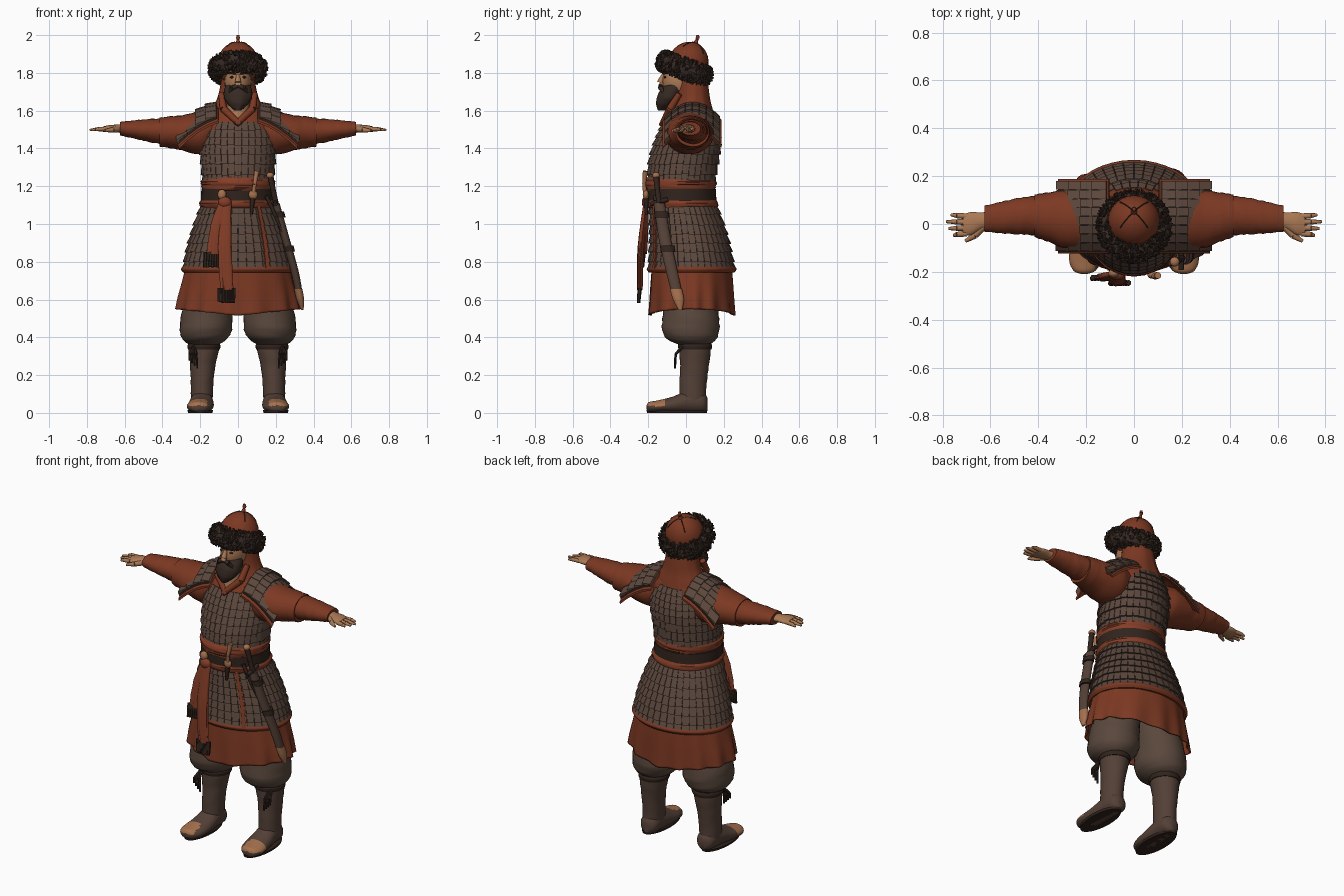
import bpy, bmesh, math, random
from math import sin, cos, pi, tau
from mathutils import Vector, Matrix

random.seed(4)
cube = bpy.data.objects.get("Cube")
if cube:
    bpy.data.objects.remove(cube, do_unlink=True)


def material(name, *rgb):
    m = bpy.data.materials.new(name)
    m.use_nodes = True
    m.diffuse_color = (*rgb, 1)
    m.node_tree.nodes["Principled BSDF"].inputs["Base Color"].default_value = (*rgb, 1)
    return m


RUST = material("rust cloth", .2, .04, .016)
SASH = material("bright rust sash", .23, .047, .02)
ARMOUR = material("brown lamellar", .105, .063, .046)
LINING = material("dark lining", .03, .017, .012)
TROUSER = material("grey brown trousers", .1, .064, .046)
BOOT = material("boot leather", .088, .052, .038)
FUR = material("dark fur", .037, .022, .016)
SKIN = material("skin", .4, .19, .09)
TAN = material("tan leather", .38, .165, .075)


def finish(name, bm, mat, smooth=True):
    bmesh.ops.recalc_face_normals(bm, faces=bm.faces[:])
    me = bpy.data.meshes.new(name)
    bm.to_mesh(me)
    bm.free()
    me.materials.append(mat)
    ob = bpy.data.objects.new(name, me)
    bpy.context.collection.objects.link(ob)
    if smooth:
        bpy.ops.object.select_all(action="DESELECT")
        ob.select_set(True)
        bpy.context.view_layer.objects.active = ob
        bpy.ops.object.shade_smooth_by_angle(angle=.8)
    return ob


def sample(secs, t):
    """Smooth interpolation between cross-sections, t from 0 to 1."""
    f = t * (len(secs) - 1)
    i = min(int(f), len(secs) - 2)
    f -= i
    p = [Vector(secs[min(max(i + k, 0), len(secs) - 1)]) for k in (-1, 0, 1, 2)]
    return (p[1] * 2 + (p[2] - p[0]) * f + (p[0] * 2 - p[1] * 5 + p[2] * 4 - p[3]) * f * f
            + (p[1] * 3 - p[0] - p[2] * 3 + p[3]) * f ** 3) / 2


def ring_point(s, a, axis="z", scale=1.0):
    p, q = s[1] + s[3] * scale * cos(a), s[2] + s[4] * scale * sin(a)
    return {"x": (s[0], p, q), "y": (p, s[0], q), "z": (p, q, s[0])}[axis]


def loft(name, secs, mat, axis="z", n=28, steps=4, side=1, pleat=0, pleats=14, fold=0, caps=True, lift=0):
    """Skin over elliptical sections (position, centre a, centre b, radius a, radius b)."""
    bm = bmesh.new()
    rings = []
    total = steps * (len(secs) - 1)
    for k in range(total + 1):
        t = k / total
        s = sample(secs, t)
        ring = []
        for j in range(n):
            a = tau * j / n
            r = 1 + pleat * t * sin(pleats * a + sin(3 * a)) + fold * sin(2.3 * k + 1.6 * sin(2 * a + k))
            x, y, z = ring_point(s, a, axis, r)
            ring.append(bm.verts.new((x * side, y, max(0, z + lift * t * abs(cos(a))))))
        rings.append(ring)
    for r0, r1 in zip(rings, rings[1:]):
        for j in range(n):
            bm.faces.new((r0[j], r0[j - 1], r1[j - 1], r1[j]))
    if caps:
        bm.faces.new(rings[0])
        bm.faces.new(rings[-1])
    return finish(name, bm, mat)


def plates(name, surf, rows, cols, mat, gap=.04, lift=(.004, .015), keep=None, ragged=.12):
    """Overlapping rows of small plates on surf(u, v, offset)."""
    bm = bmesh.new()
    for r in range(rows):
        for c in range(cols):
            u0, u1 = (c + gap) / cols, (c + 1 - gap) / cols
            v0, v1 = r / rows, (r + 1 + ragged * random.random()) / rows
            if keep and not keep(surf((u0 + u1) / 2, (v0 + v1) / 2, 0)):
                continue
            corners = ((u0, v0, lift[0]), (u1, v0, lift[0]), (u1, v1, lift[1]), (u0, v1, lift[1]))
            out = [bm.verts.new(surf(*k)) for k in corners]
            inn = [bm.verts.new(surf(u, v, -.006)) for u, v, o in corners]
            bm.faces.new(out)
            bm.faces.new(inn[::-1])
            for k in range(4):
                bm.faces.new((out[k], inn[k], inn[k - 1], out[k - 1]))
    return finish(name, bm, mat, False)


def lamellar(name, surf, rows, cols, keep=None):
    plates(name + "_backing", surf, rows, cols, LINING, 0, (.002, .004), keep, 0)
    plates(name + "_plates", surf, rows, cols, ARMOUR, .035, keep=keep)


def around(secs, u_from=0, u_to=1):
    def surf(u, v, off):
        s = sample(secs, min(v, 1))
        s[3] += off
        s[4] += off
        return Vector(ring_point(s, tau * (u_from + (u_to - u_from) * u)))
    return surf


def tube(name, pts, radii, mat, n=10):
    bm = bmesh.new()
    for a, b, r0, r1 in zip(pts, pts[1:], radii, radii[1:]):
        a, b = Vector(a), Vector(b)
        m = Matrix.Translation((a + b) / 2) @ (b - a).to_track_quat("Z", "Y").to_matrix().to_4x4()
        bmesh.ops.create_cone(bm, cap_ends=True, segments=n, radius1=r0, radius2=r1, depth=(b - a).length, matrix=m)
    return finish(name, bm, mat)


def ball(name, at, size, mat, tilt=0):
    bm = bmesh.new()
    m = Matrix.Translation(at) @ Matrix.Rotation(tilt, 4, "X") @ Matrix.Diagonal((*size, 1))
    bmesh.ops.create_uvsphere(bm, u_segments=24, v_segments=14, radius=1, matrix=m)
    return finish(name, bm, mat)


# Torso, chest armour and waist
chest = [(1.22, 0, -.025, .178, .17), (1.32, 0, -.015, .188, .178),
         (1.42, 0, .005, .195, .172), (1.5, 0, .018, .192, .152), (1.57, 0, .028, .17, .122)]
loft("tunic_body", [(1.06, 0, -.015, .19, .17)] + chest + [(1.63, 0, .03, .11, .09), (1.68, 0, .02, .07, .07)], RUST)


def chest_area(p):
    return abs(p.x) < .25 - max(0, p.z - 1.38) * .9 and (p.z < 1.53 or p.y > 0)


lamellar("chest_armour", around(chest[::-1]), 8, 34, chest_area)
loft("upper_sash", [(1.25, 0, -.028, .176, .172), (1.225, 0, -.028, .196, .19), (1.2, 0, -.028, .194, .186),
                    (1.175, 0, -.028, .188, .18)], SASH, fold=.012)
loft("belt", [(1.185, 0, -.026, .194, .184), (1.125, 0, -.024, .197, .185)], LINING, steps=2)
loft("lower_sash", [(1.135, 0, -.024, .19, .178), (1.11, 0, -.02, .205, .19), (1.085, 0, -.016, .198, .182)],
     SASH, fold=.01)

# Armoured skirt and the pleated robe below it
skirt = [(1.1, 0, -.015, .19, .172), (.98, 0, .008, .232, .192), (.87, 0, .022, .265, .208), (.765, 0, .03, .283, .22)]
lamellar("skirt_armour", around(skirt), 7, 40)
loft("skirt_hem_trim", [(.775, 0, .03, .293, .23), (.76, 0, .03, .302, .238), (.742, 0, .03, .29, .226)], RUST, n=40)
for label, u in (("left", .832), ("right", .69)):
    plates(label + "_skirt_edge", around(skirt, u, u + .014), 7, 1, RUST, 0, (.014, .02))
robe = loft("pleated_robe", [(.8, 0, .03, .27, .21), (.68, 0, .03, .296, .218), (.59, 0, .03, .315, .222),
                             (.515, 0, .03, .325, .226)], RUST, n=96, pleat=.035, caps=False, lift=.035)
robe.modifiers.new("thickness", "SOLIDIFY").thickness = .008

# Sash tails with fringes
ball("sash_knot", (-.07, -.212, 1.115), (.035, .022, .03), SASH)
for label, tail, end in (
        ("short", [(1.12, -.075, -.21, .025, .012), (1, -.1, -.218, .042, .018), (.84, -.12, -.224, .045, .016)], .765),
        ("long", [(1.12, -.06, -.212, .025, .012), (.88, -.07, -.24, .034, .016), (.65, -.06, -.245, .032, .014)], .58)):
    loft(label + "_sash_tail", tail, SASH, n=36, pleat=.15, pleats=6, fold=.03)
    z, x, y, rx, ry = tail[-1]
    for k in range(9):
        fx = x + rx * 1.15 * (k - 4) / 4
        tube(label + "_sash_fringe", [(fx, y, z + .01), (fx * 1.02, y - .006, end + .012 * random.random())],
             [.012, .009], LINING, 6)

# Head, face and beard
ball("head", (0, -.03, 1.755), (.072, .095, .1), SKIN)
loft("neck", [(1.7, 0, -.03, .06, .06), (1.62, 0, -.045, .06, .06), (1.55, 0, -.07, .045, .048)], SKIN)
tube("nose", [(0, -.12, 1.79), (0, -.138, 1.748), (0, -.118, 1.735)], [.009, .017, .008], SKIN)
loft("beard", [(1.735, 0, -.06, .066, .055), (1.705, 0, -.075, .074, .064), (1.67, 0, -.088, .074, .066),
               (1.635, 0, -.108, .055, .05), (1.6, 0, -.13, .016, .018)], FUR, pleat=.05, pleats=9, fold=.015)
for s in (1, -1):
    tube("moustache", [(0, -.136, 1.733), (.03 * s, -.135, 1.722), (.052 * s, -.115, 1.69)], [.009, .013, .006], FUR)
    tube("eyebrow", [(.012 * s, -.123, 1.797), (.052 * s, -.1, 1.8)], [.006, .005], FUR, 6)
    ball("eye", (.031 * s, -.111, 1.777), (.013, .006, .006), LINING)
    tube("collar_edge", [(.088 * s, -.035, 1.69), (.078 * s, -.085, 1.61), (-.012 * s, -.128, 1.525)],
         [.016, .02, .016], RUST)

# Hood cloth and tilted fur hat
loft("hood", [(1.82, 0, .02, .08, .08), (1.74, 0, .032, .092, .085), (1.66, 0, .036, .112, .092),
              (1.6, 0, .035, .145, .108), (1.56, 0, .035, .16, .118)], RUST, n=48, pleat=.025, pleats=11)
TILT = -.36
ball("hat_dome", (0, .01, 1.845), (.11, .108, .122), RUST, TILT)
hat = Matrix.Translation((0, .01, 1.845)) @ Matrix.Rotation(TILT, 4, "X")
for k in range(4):
    a = tau * k / 4 + pi / 4
    tube("hat_seam", [hat @ Vector((.11 * sin(t) * cos(a), .108 * sin(t) * sin(a), .122 * cos(t)))
                      for t in (.05, .25, .45, .65, .85)], [.003] * 5, LINING, 5)
tube("hat_finial", [(0, .05, 1.955), (0, .058, 1.975), (0, .062, 1.985), (0, .062, 2)], [.014, .007, .011, .007], RUST)
bm = bmesh.new()
brim = Matrix.Translation((0, -.008, 1.822)) @ Matrix.Rotation(TILT, 4, "X")


def brim_point(a, b, grow=1.0):
    r = .115 + .034 * grow * cos(b)
    return brim @ Vector((r * cos(a), r * sin(a), .046 * grow * sin(b)))


grid = [[bm.verts.new(brim_point(tau * i / 36, tau * j / 12)) for j in range(12)] for i in range(36)]
for i in range(36):
    for j in range(12):
        bm.faces.new((grid[i][j], grid[i - 1][j], grid[i - 1][j - 1], grid[i][j - 1]))
for k in range(750):
    a, b = random.random() * tau, random.random() * tau
    p = brim_point(a, b, .9)
    q = brim_point(a + random.uniform(-.1, .1), b + random.uniform(-.5, .5), 1.38)
    m = Matrix.Translation((p + q) / 2) @ (q - p).to_track_quat("Z", "Y").to_matrix().to_4x4()
    bmesh.ops.create_cone(bm, segments=5, radius1=.012, radius2=.003, depth=(q - p).length, matrix=m, cap_ends=True)
finish("fur_brim", bm, FUR, False)

# Arms, shoulder guards, legs and boots, on both sides
for s, label in ((1, "left_"), (-1, "right_")):
    loft(label + "upper_sleeve", [(.12, .025, 1.49, .1, .1), (.2, .02, 1.48, .128, .112), (.3, .022, 1.483, .118, .092),
                                  (.37, .03, 1.486, .1, .083), (.415, .034, 1.486, .09, .077)],
         RUST, "x", side=s, fold=.018)
    loft(label + "forearm_sleeve", [(.38, .034, 1.49, .082, .07), (.46, .034, 1.494, .078, .062),
                                    (.54, .028, 1.5, .068, .05), (.625, .022, 1.505, .055, .036)],
         RUST, "x", side=s, fold=.025, steps=6)
    loft(label + "hand", [(.6, .02, 1.505, .034, .024), (.64, .012, 1.505, .036, .021), (.68, .002, 1.505, .048, .019),
                          (.715, -.004, 1.502, .044, .014)], SKIN, "x", side=s)
    for k, tip in enumerate((.755, .775, .785, .765)):
        y = -.04 + .024 * k
        tube(label + "finger", [(.7 * s, y, 1.503), (.74 * s, y * 1.1, 1.502), (tip * s, y * 1.2, 1.497)],
             [.0125, .011, .006], SKIN, 8)
    tube(label + "thumb", [(.63 * s, -.01, 1.502), (.665 * s, -.048, 1.498), (.705 * s, -.072, 1.494)],
         [.016, .014, .007], SKIN, 8)

    def shoulder(u, v, off, s=s):
        x, y = .115 + .2 * v, -.115 + .295 * u
        return Vector((s * (x + off * .5), y, 1.643 - .3 * v * .2 - .07 * v * v - 3.6 * (y - .035) ** 2 + off))

    lamellar(label + "shoulder_guard", shoulder, 4, 8)
    plates(label + "shoulder_guard_trim", lambda u, v, o: shoulder(1.06 * u - .03, 1.05 * v - .02, o - .012),
           4, 8, RUST, 0, (.004, .004), ragged=0)
    loft(label + "trouser_leg", [(.78, .1, .02, .11, .13), (.62, .145, .022, .13, .14), (.52, .165, .025, .135, .148),
                                 (.44, .17, .025, .138, .152), (.39, .177, .03, .118, .13), (.36, .18, .045, .075, .08)],
         TROUSER, side=s, fold=.015, n=36)
    loft(label + "boot_shaft", [(.375, .18, .048, .078, .082), (.33, .182, .048, .08, .083), (.25, .187, .045, .067, .076),
                                (.16, .19, .038, .06, .072), (.06, .192, .035, .058, .07)], BOOT, side=s, fold=.014)
    loft(label + "boot_cuff", [(.37, .18, .048, .08, .084), (.355, .18, .048, .088, .091), (.335, .181, .048, .084, .087)],
         LINING, side=s)
    foot = loft(label + "boot_foot", [(.115, .19, .045, .02, .03), (.09, .19, .055, .052, .055), (.01, .192, .058, .06, .06),
                                      (-.07, .196, .042, .068, .044), (-.15, .203, .033, .068, .033),
                                      (-.195, .207, .031, .046, .027), (-.208, .208, .03, .015, .012)],
                BOOT, "y", side=s)
    foot.data.materials.append(TAN)
    for f in foot.data.polygons:
        f.material_index = int(f.center.y < -.11 and f.center.z > .036 and abs(f.center.x) > .165)
    loft(label + "boot_sole", [(0, .2, -.048, .064, .158), (.014, .2, -.048, .068, .162)], LINING, side=s, steps=1)
    for k in range(4):
        tube(label + "boot_tie", [(.235 * s, -.02, .35), ((.22 + .012 * k) * s, -.055, .31),
                                  ((.215 + .014 * k) * s, -.058, .235 + .014 * k)], [.009, .007, .005], LINING, 6)

# Sword at the left hip
loft("scabbard", [(1.11, .198, -.142, .022, .03), (.92, .252, -.112, .022, .032), (.75, .3, -.075, .021, .031),
                  (.64, .322, -.05, .019, .029)], BOOT)
loft("scabbard_tip", [(.655, .319, -.053, .022, .032), (.6, .33, -.04, .02, .029), (.545, .34, -.03, .007, .01)], TAN)
for z, x, y in ((1.05, .216, -.132), (.87, .266, -.1)):
    loft("scabbard_band", [(z + .015, x, y, .028, .038), (z - .015, x + .008, y + .004, .028, .038)], LINING, steps=1)
tube("sword_guard", [(.197, -.19, 1.105), (.197, -.095, 1.13)], [.012, .012], LINING)
tube("sword_grip", [(.2, -.142, 1.11), (.186, -.152, 1.18), (.172, -.158, 1.25)], [.015, .014, .016], LINING)
ball("sword_pommel", (.17, -.158, 1.257), (.02, .02, .017), TAN)
tube("sword_strap", [(.15, -.165, 1.15), (.2, -.155, 1.04), (.235, -.14, .96)], [.01, .01, .01], LINING)

# Dagger and pouch on the belt
tube("dagger_grip", [(.08, -.215, 1.15), (.088, -.222, 1.21), (.1, -.215, 1.28)], [.012, .01, .014], TAN)
tube("dagger_sheath", [(.08, -.212, 1.16), (.07, -.21, 1.05)], [.016, .008], LINING)
ball("dagger_boss", (.08, -.213, 1.155), (.024, .016, .026), TAN)
ball("belt_pouch", (-.085, -.206, 1.155), (.023, .018, .028), TAN)
